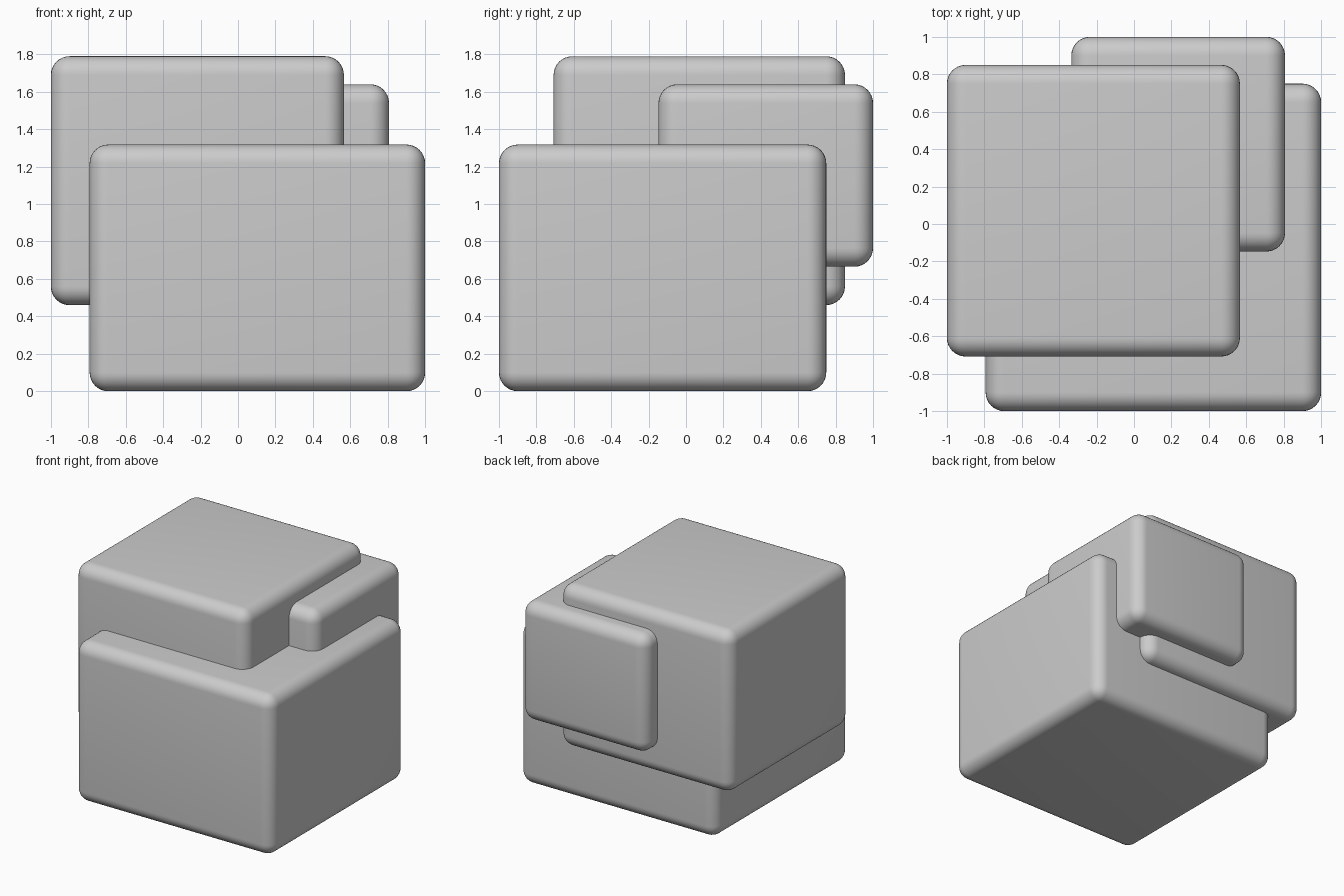
import bpy
from mathutils import Vector

if "Cube" in bpy.data.objects:
    bpy.data.objects.remove(bpy.data.objects["Cube"])


def rounded_block(name, low, high, radius=0.1):
    """Box between two corners with rounded edges."""
    low, high = Vector(low), Vector(high)
    bpy.ops.mesh.primitive_cube_add(size=1, location=(low + high) / 2)
    block = bpy.context.object
    block.name = name
    block.scale = high - low
    bpy.ops.object.transform_apply(location=False, rotation=False, scale=True)
    bevel = block.modifiers.new("rounded_edges", "BEVEL")
    bevel.width = radius
    bevel.segments = 8
    bevel.limit_method = "NONE"
    bpy.ops.object.modifier_apply(modifier=bevel.name)
    bpy.ops.object.shade_smooth_by_angle()
    return block


# Large base block standing on the ground
rounded_block("base_block", (-0.793, -1.0, 0.0), (1.0, 0.75, 1.318))
# Tallest block, shifted left and back
rounded_block("upper_left_block", (-1.0, -0.708, 0.46), (0.566, 0.85, 1.79))
# Smaller block pushing out of the back
rounded_block("back_block", (-0.335, -0.147, 0.665), (0.807, 1.0, 1.64))
